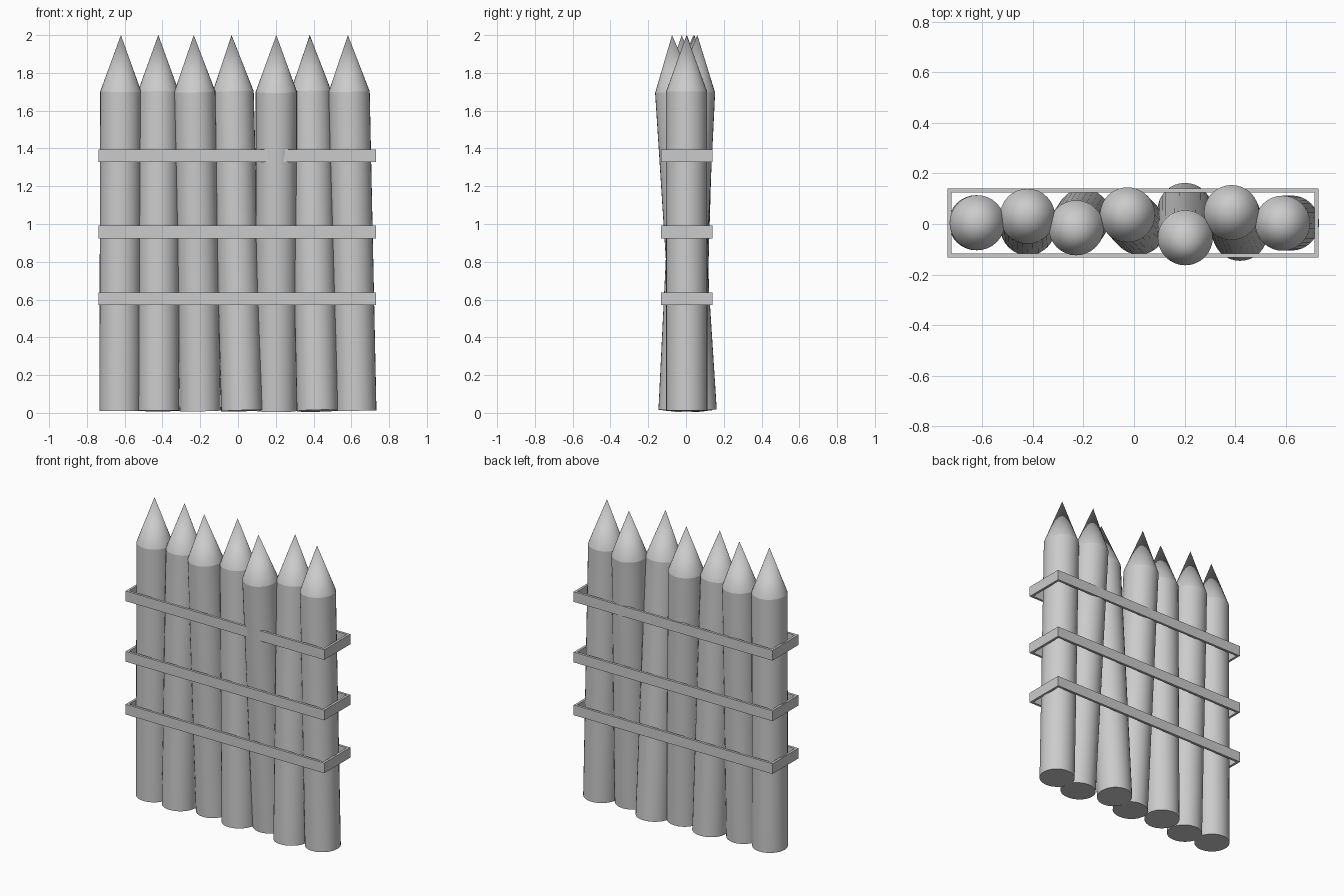
import bpy, bmesh, math
from mathutils import Vector

if "Cube" in bpy.data.objects:
    bpy.data.objects.remove(bpy.data.objects["Cube"])

R = 0.109          # log radius
SIDES = 32
BASE_Z, TIP_Z, POINT = 0.011, 2.0, 0.30


def add_object(name, bm):
    mesh = bpy.data.meshes.new(name)
    bm.normal_update()
    bm.to_mesh(mesh)
    bm.free()
    ob = bpy.data.objects.new(name, mesh)
    bpy.context.collection.objects.link(ob)
    return ob


def make_log(name, base, tip):
    """Sharpened log whose axis runs from the base point to the tip point."""
    a, b = Vector((*base, BASE_Z)), Vector((*tip, TIP_Z))
    length = (b - a).length
    bm = bmesh.new()
    rings = [[bm.verts.new((R * math.cos(t), R * math.sin(t), z))
              for t in (2 * math.pi * i / SIDES for i in range(SIDES))]
             for z in (0, length - POINT)]
    apex = bm.verts.new((0, 0, length))
    bm.faces.new(rings[0][::-1])
    for i in range(SIDES):
        j = (i + 1) % SIDES
        bm.faces.new((rings[0][i], rings[0][j], rings[1][j], rings[1][i]))
        bm.faces.new((rings[1][i], rings[1][j], apex))
    ob = add_object(name, bm)
    ob.location = a
    ob.rotation_mode = 'QUATERNION'
    ob.rotation_quaternion = Vector((0, 0, 1)).rotation_difference(b - a)
    bpy.ops.object.select_all(action='DESELECT')
    ob.select_set(True)
    bpy.context.view_layer.objects.active = ob
    bpy.ops.object.shade_smooth_by_angle(angle=math.radians(15))


def make_band(name, z0, z1, x0=-0.738, x1=0.731, y0=-0.133, y1=0.141, t=0.016):
    """Rectangular strap wrapped around all the logs."""
    outer = [(x0, y0), (x1, y0), (x1, y1), (x0, y1)]
    inner = [(x0 + t, y0 + t), (x1 - t, y0 + t), (x1 - t, y1 - t), (x0 + t, y1 - t)]
    bm = bmesh.new()
    ob_, ot, ib, it = [[bm.verts.new((x, y, z)) for x, y in loop]
                       for loop in (outer, inner) for z in (z0, z1)]
    for i in range(4):
        j = (i + 1) % 4
        bm.faces.new((ob_[i], ob_[j], ot[j], ot[i]))
        bm.faces.new((ib[j], ib[i], it[i], it[j]))
        bm.faces.new((ot[i], ot[j], it[j], it[i]))
        bm.faces.new((ob_[j], ob_[i], ib[i], ib[j]))
    add_object(name, bm)


# Sharpened logs: (base xy, tip xy), slightly leaning
logs = [
    ((-0.625, 0.005), (-0.620, 0.005)),
    ((-0.420, -0.015), (-0.422, 0.039)),
    ((-0.200, 0.030), (-0.234, -0.023)),
    ((0.020, -0.012), (-0.034, 0.045)),
    ((0.202, 0.054), (0.203, -0.074)),
    ((0.420, -0.037), (0.380, 0.060)),
    ((0.624, 0.004), (0.582, 0.003)),
]
for n, (base, tip) in enumerate(logs, 1):
    make_log(f"log_{n}", base, tip)

# Three binding straps
for name, zc in (("lower_band", 0.604), ("middle_band", 0.957), ("upper_band", 1.361)):
    make_band(name, zc - 0.034, zc + 0.034)
